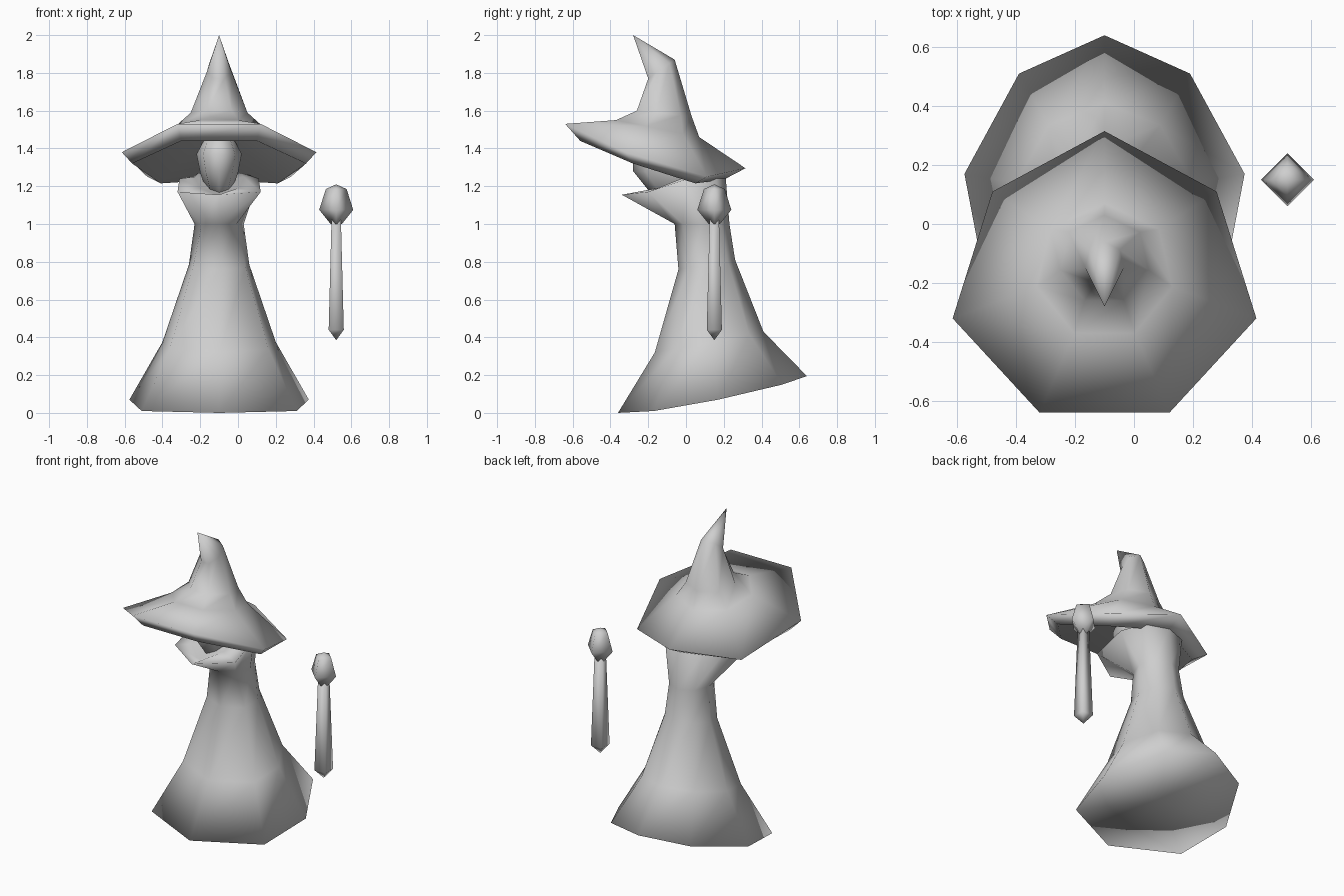
import bpy
import math

if "Cube" in bpy.data.objects:
    bpy.data.objects.remove(bpy.data.objects["Cube"])

CX = -0.1  # x of the robed figure

grey = bpy.data.materials.new("plain_grey")
grey.diffuse_color = (0.62, 0.62, 0.62, 1)
grey.use_nodes = True
grey.node_tree.nodes["Principled BSDF"].inputs["Base Color"].default_value = grey.diffuse_color


def mirrored(half, closed_front=False):
    """Full ring from its right half, listed from the back (dx = 0) to the front."""
    inner = half[1:-1] if closed_front else half[1:]
    left = [(-x, y, z) for x, y, z in reversed(inner)]
    return [(CX + x, y, z) for x, y, z in half + left]


def ring(n, rx, front, back, cx=CX, turn=0):
    """Tilted n-sided ring; front and back are (y, z) at its extremes."""
    angs = [math.pi / 2 + turn - 2 * math.pi * i / n for i in range(n)]
    lo = min(math.sin(a) for a in angs)
    hi = max(math.sin(a) for a in angs)
    wide = max(math.cos(a) for a in angs)
    pts = []
    for a in angs:
        t = (math.sin(a) - lo) / (hi - lo)
        pts.append((cx + rx * math.cos(a) / wide,
                    front[0] + (back[0] - front[0]) * t,
                    front[1] + (back[1] - front[1]) * t))
    return pts


def robe_ring(rx, front, back):
    """Eight-sided robe section, a smaller copy of the hem outline."""
    shape = [(0, 1, 1), (.63, .87, .87), (1, .53, .5), (.87, .19, .17), (0, 0, 0)]
    return mirrored([(rx * x, front[0] + (back[0] - front[0]) * t,
                      front[1] + (back[1] - front[1]) * s) for x, t, s in shape], True)


def loft(name, rings, bottom=None, top=None):
    """Skin rings from bottom to top; ends are tips or flat caps. Fully smooth."""
    n = len(rings[0])
    verts = [p for r in rings for p in r]
    faces = []
    for k in range(len(rings) - 1):
        for i in range(n):
            j = (i + 1) % n
            faces.append((k * n + j, k * n + i, k * n + n + i, k * n + n + j))
    last = (len(rings) - 1) * n
    if bottom:
        verts.append(bottom)
        faces += [(i, (i + 1) % n, len(verts) - 1) for i in range(n)]
    else:
        faces.append(tuple(range(n)))
    if top:
        verts.append(top)
        faces += [(last + (i + 1) % n, last + i, len(verts) - 1) for i in range(n)]
    else:
        faces.append(tuple(last + i for i in reversed(range(n))))
    mesh = bpy.data.meshes.new(name)
    mesh.from_pydata(verts, [], faces)
    mesh.materials.append(grey)
    for p in mesh.polygons:
        p.use_smooth = True
    ob = bpy.data.objects.new(name, mesh)
    bpy.context.collection.objects.link(ob)
    return ob


# Robe: trailing hem, narrowing to the neck, then a flared beard collar
hem = mirrored([(0, .64, .195), (.29, .51, .15), (.475, .17, .07),
                (.41, -.17, .01), (0, -.36, 0)], True)
collar = mirrored([(0, .21, 1.25), (.14, .16, 1.25), (.21, .01, 1.24),
                   (.22, -.2, 1.17), (0, -.34, 1.155)], True)
beard_top = mirrored([(0, .19, 1.3), (.1, .14, 1.28), (.13, 0, 1.25),
                      (.1, -.15, 1.19), (0, -.25, 1.15)], True)
loft("robe_and_beard", [
    hem,
    robe_ring(.30, (-.165, .32), (.41, .43)),
    robe_ring(.16, (-.04, .76), (.26, .81)),
    ring(8, .13, (-.06, 1.0), (.23, 1.0)),
    collar,
    beard_top,
], bottom=(CX, .14, .085), top=(CX, 0, 1.22))

# Face, tapering down into the beard and up into the hat
loft("face", [ring(8, .05, (-.16, 1.13), (.15, 1.13)),
              ring(8, .10, (-.28, 1.28), (.17, 1.26)),
              ring(8, .12, (-.28, 1.37), (.16, 1.37)),
              ring(8, .08, (-.25, 1.46), (.06, 1.43))])

# Hat: hollow underside, thick brim and bent crown
under = mirrored([(0, .2, 1.235), (.31, .05, 1.215), (.46, -.28, 1.32), (.2, -.56, 1.44)])
brim = mirrored([(0, .315, 1.295), (.38, .11, 1.25), (.515, -.32, 1.38), (.22, -.64, 1.53)])
loft("hat", [
    under,
    brim,
    ring(7, .23, (-.37, 1.55), (.07, 1.46)),
    ring(7, .15, (-.26, 1.60), (.03, 1.57)),
    ring(7, .065, (-.2, 1.77), (-.06, 1.87)),
], bottom=(CX, -.12, 1.53), top=(CX, -.28, 2.0))

# Floating wand: square shaft with a diamond head turned by 45 degrees
SX, SY = .52, .15


def square(r, z, turn):
    return ring(4, r, (SY - r, z), (SY + r, z), SX, turn)


loft("wand_shaft", [square(.04, .44, math.pi / 4), square(.025, 1.02, math.pi / 4)],
     bottom=(SX, SY, .385))
loft("wand_head", [square(.03, 1.0, 0), square(.09, 1.075, 0), square(.055, 1.185, 0)],
     top=(SX, SY, 1.21))
